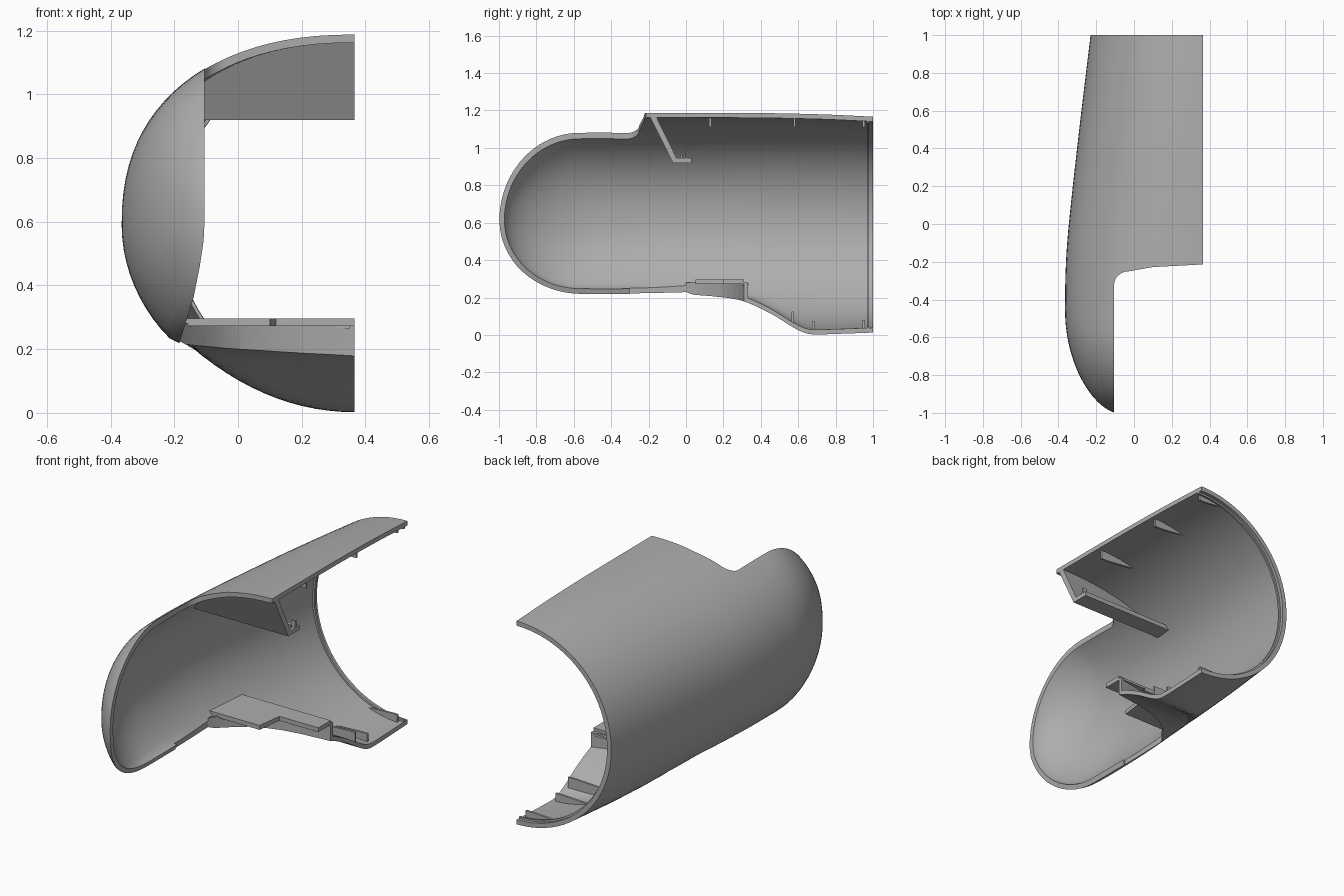
import bpy, bmesh, math

if "Cube" in bpy.data.objects:
    bpy.data.objects.remove(bpy.data.objects["Cube"])

grey = bpy.data.materials.new("plain_grey")
grey.diffuse_color = (0.42, 0.42, 0.42, 1)
grey.use_nodes = True
grey.node_tree.nodes["Principled BSDF"].inputs["Base Color"].default_value = grey.diffuse_color
N = 48                      # points around half a section
XC, ZC = 0.365, 0.59        # centre of the cross sections
XN, ZN = -0.09, 0.62        # nose pole


def curve(pts, y):
    """Smooth value through (y, v) points."""
    if y <= pts[0][0]:
        return pts[0][1]
    for i in range(len(pts) - 1):
        (a, va), (b, vb) = pts[i], pts[i + 1]
        if y <= b:
            def slope(j):
                p, q = pts[max(j - 1, 0)], pts[min(j + 1, len(pts) - 1)]
                return (q[1] - p[1]) / (q[0] - p[0])
            h = b - a
            t = (y - a) / h
            return ((2*t**3 - 3*t*t + 1) * va + (t**3 - 2*t*t + t) * h * slope(i)
                    + (3*t*t - 2*t**3) * vb + (t**3 - t*t) * h * slope(i + 1))
    return pts[-1][1]


SIDE = [(-1, -.365), (-.4, -.365), (-.2, -.36), (0, -.345), (.5, -.29), (1, -.23)]
TOP = [(-1, 1.187), (.3, 1.187), (.7, 1.18), (1, 1.167)]
FLOOR = [(-1, .215), (-.1, .215), (0, .213), (.15, .205), (.3, .182), (.45, .115),
         (.58, .035), (.68, -.02), (.8, -.1), (1, -.1)]


def section(y, t):
    """Half section at y, offset inward by t, from bottom centre to top centre."""
    if y < -.45:
        y = -.45 + (y + .45) * (.55 - t) / .55
    sx = max(0, 1 - ((min(y, -.45) + .45) / (.55 - t)) ** 2) ** .62
    sz = max(0, 1 - ((min(y, -.57) + .57) / (.43 - t)) ** 2) ** .5
    w = XC - curve(SIDE, y) - t
    up = curve(TOP, y) - ZC - t
    down = ZC - t - .012 * max(0, (y - .68) / .32)
    n = 2.3 - .25 * max(0, (y + .4) / 1.4)
    fl = curve(FLOOR, y) + t
    ring = []
    for i in range(N + 1):
        a = -math.pi / 2 + math.pi * i / N
        e = 2 / n if a > 0 else 1
        x = XC - w * max(0, math.cos(a)) ** e
        if a > 0:
            z = ZC + up * math.sin(a) ** e
        else:
            z = ZC + down * math.sin(a)
            z = .5 * (z + fl + math.sqrt((z - fl) ** 2 + .015 ** 2))
        ring.append((XN + (x - XN) * sx if sx < 1 else x, y, ZN + (z - ZN) * sz))
    return ring


def finish(bm, name):
    bmesh.ops.remove_doubles(bm, verts=bm.verts, dist=1e-5)
    bmesh.ops.recalc_face_normals(bm, faces=bm.faces)
    me = bpy.data.meshes.new(name)
    bm.to_mesh(me)
    bm.free()
    me.materials.append(grey)
    ob = bpy.data.objects.new(name, me)
    bpy.context.collection.objects.link(ob)
    return ob


def loft(name, ys, t0, t1=None):
    """Solid body (t1 None) or wall between two inward offsets."""
    bm = bmesh.new()
    rows = []
    for y in ys:
        pts = section(y, t0) + (section(y, t1)[::-1] if t1 else [])
        rows.append([bm.verts.new(p) for p in pts])
    m = len(rows[0])
    for a, b in zip(rows, rows[1:]):
        for i in range(m):
            j = (i + 1) % m
            bm.faces.new((a[i], a[j], b[j], b[i]))
    for r, open_end in ((rows[0], ys[0] > -1), (rows[-1], True)):
        if open_end and t1:
            for i in range(m // 2 - 1):
                bm.faces.new((r[i], r[i + 1], r[m - 2 - i], r[m - 1 - i]))
        elif open_end:
            bm.faces.new(r)
    return finish(bm, name)


def prism(name, pts, lo, hi, axis):
    """Extrude a 2D outline along axis 0, 1 or 2."""
    bm = bmesh.new()

    def put(p, h):
        c = list(p)
        c.insert(axis, h)
        return bm.verts.new(c)
    a, b = [put(p, lo) for p in pts], [put(p, hi) for p in pts]
    bm.faces.new(a)
    bm.faces.new(b)
    for i in range(len(pts)):
        j = (i + 1) % len(pts)
        bm.faces.new((a[i], a[j], b[j], b[i]))
    return finish(bm, name)


def apply_boolean(ob, other, op):
    mod = ob.modifiers.new("cut", 'BOOLEAN')
    mod.operation, mod.object, mod.solver = op, other, 'EXACT'
    bpy.context.view_layer.objects.active = ob
    bpy.ops.object.modifier_apply(modifier=mod.name)


def smooth(ob):
    bpy.ops.object.select_all(action='DESELECT')
    ob.select_set(True)
    bpy.context.view_layer.objects.active = ob
    bpy.ops.object.shade_smooth_by_angle(angle=math.radians(30))


# Main shell
ys = [-.45 - .55 * math.cos(math.pi / 2 * i / 24) for i in range(24)]
ys += [-.45 + 1.45 * i / 56 for i in range(57)]
shell = loft("outer_shell", ys, 0, .026)
core = loft("core_helper", ys, .012)

# Openings: top notch, nose rim, and swept underside edge
fillet = [(-.105 + .08 * (1 - math.cos(a)), -.32 + .07 * math.sin(a))
          for a in (math.pi / 2 * i / 8 for i in range(9))]
sweep = [(-.19, 0), (-.15, .06), (-.1, .12), (-.05, .17), (0, .205), (.1, .25),
         (.2, .28), (.365, .31)]
cutters = [
    prism("top_cutter", [(-.105, -1.3)] + fillet
          + [(.1, -.228), (.365, -.214), (1, -.21), (1, -1.3)], .6, 1.5, 2),
    prism("rim_cutter", [(-.105, .601), (-.108, .54), (-.12, .46), (-.14, .36),
                         (-.165, .28), (-.19, .2), (-.2, -.1), (1, -.1), (1, .601)],
          -1.3, .001, 1),
    prism("underside_cutter", [(-.19, -.3)] + sweep + [(1, .31), (1, -.3)], -.2, .5, 2)]
for c in cutters:
    apply_boolean(shell, c, 'DIFFERENCE')
parts = [shell]

# Inner parts, trimmed to the shell
inner = [
    prism("slanted_wall", [(-.235, 1.25), (-.07, .92), (.03, .92), (.03, .945),
                           (-.05, .945), (-.2, 1.25)], -.4, .365, 0),
    prism("ledge_plate", [(-.4, .05), (.1, .05), (.12, .2), (.365, .2),
                          (.365, .31), (-.4, .31)], .272, .297, 2),
    prism("ledge_wall", sweep + [(x, y + .022) for x, y in sweep[::-1]], .1, .28, 2)]
for y in (.13, .58, .95):
    inner.append(prism("top_rib", [(.08, 1.3), (.34, 1.3), (.34, 1.112), (.3, 1.112),
                                   (.08, 1.135)], y - .006, y + .006, 1))
for y, z in ((.57, .125), (.68, .075), (.95, .08)):
    inner.append(prism("bottom_rib", [(.08, -.1), (.34, -.1), (.34, z), (.3, z),
                                      (.08, z - .01)], y - .006, y + .006, 1))
for ob in inner:
    apply_boolean(ob, core, 'INTERSECT')
parts += inner

# Rear inner lip, shelf rim and locating tabs
parts.append(loft("rear_lip", [.967, .973, .979], .02, .036))
parts.append(prism("shelf_rim", [(-.03, .94), (-.018, .94), (-.018, .962), (-.03, .962)],
                   -.05, .35, 0))
parts.append(prism("shelf_tab", [(-.004, .94), (.006, .94), (.006, .98), (-.004, .98)],
                   .335, .362, 0))
parts.append(prism("ledge_tab", [(.3, .265), (.335, .265), (.335, .278), (.3, .278)],
                   .2, .35, 0))

for h in cutters + [core]:
    bpy.data.objects.remove(h)
for ob in parts:
    smooth(ob)
